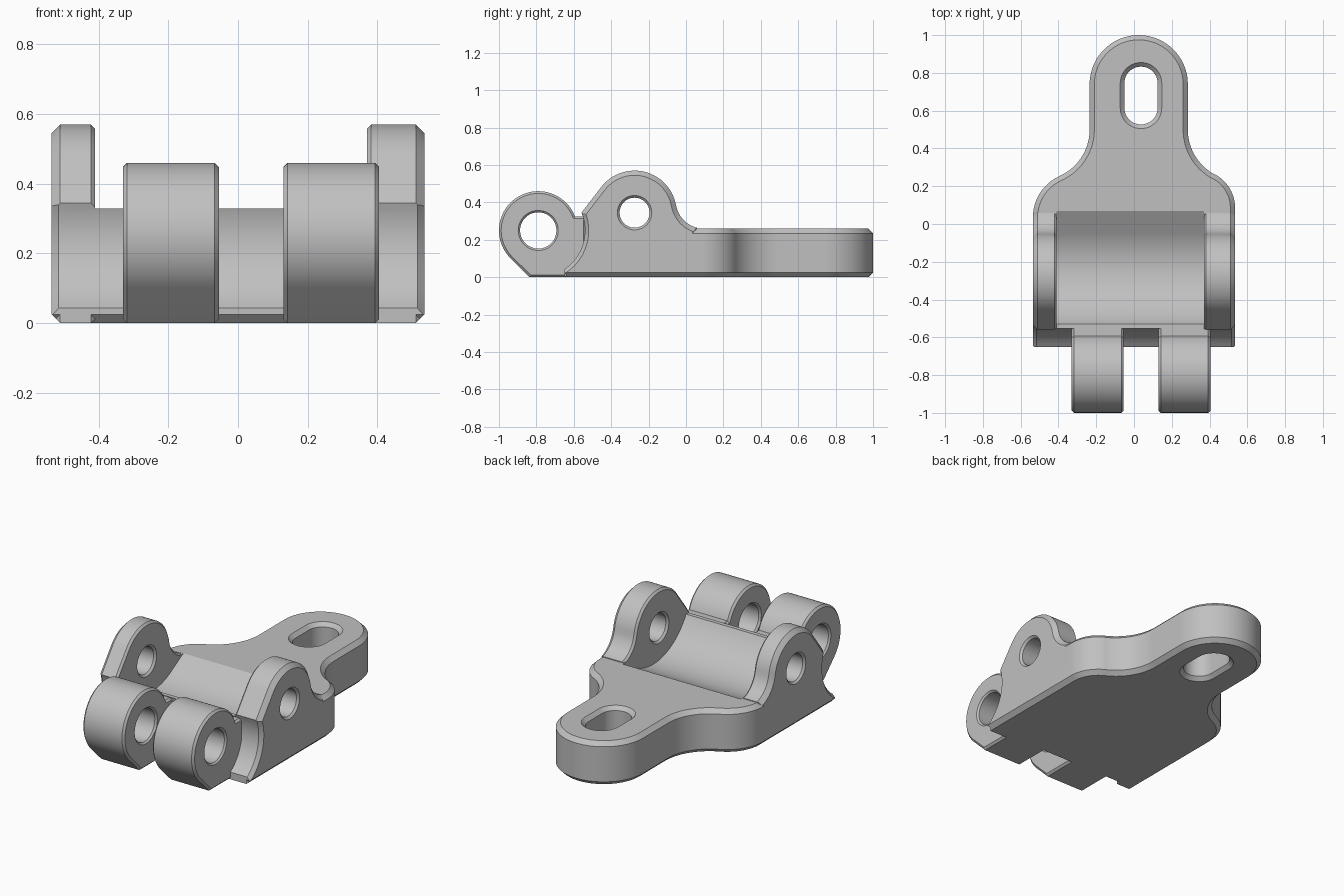
import bpy, bmesh
from math import sin, cos, radians
from mathutils import Vector

cube = bpy.data.objects.get("Cube")
if cube:
    bpy.data.objects.remove(cube, do_unlink=True)

grey = bpy.data.materials.new("plain grey")
grey.use_nodes = True
grey.diffuse_color = (0.53, 0.53, 0.53, 1)
grey.node_tree.nodes["Principled BSDF"].inputs["Base Color"].default_value = grey.diffuse_color


def arc(a, b, r, start, end, steps=24):
    """Points on an arc, angles in degrees."""
    angles = [radians(start + (end - start) * i / steps) for i in range(steps + 1)]
    return [(a + r * cos(t), b + r * sin(t)) for t in angles]


def circle(a, b, r):
    return arc(a, b, r, 0, 360, 64)[:-1]


def stadium(a, b0, b1, r):
    return arc(a, b1, r, 0, 180) + arc(a, b0, r, 180, 360)


def inset(points, d):
    """Move a closed outline inwards by d with mitred corners."""
    n = len(points)
    area = sum(points[i - 1][0] * points[i][1] - points[i][0] * points[i - 1][1] for i in range(n))
    turn = 1 if area > 0 else -1
    result = []
    for i, p in enumerate(points):
        p = Vector(p)
        e0 = (p - Vector(points[i - 1])).normalized()
        e1 = (Vector(points[(i + 1) % n]) - p).normalized()
        n0 = Vector((-e0.y, e0.x)) * turn
        n1 = Vector((-e1.y, e1.x)) * turn
        result.append(tuple(p + (n0 + n1) * d / (1 + n0.dot(n1))))
    return result


def loft(name, axis, rings):
    """Closed solid through (position, outline) rings along x or z."""
    bm = bmesh.new()
    loops = []
    for t, ring in rings:
        loops.append([bm.verts.new((t, a, b) if axis == "X" else (a, b, t)) for a, b in ring])
    n = len(loops[0])
    for low, high in zip(loops, loops[1:]):
        for i in range(n):
            j = (i + 1) % n
            bm.faces.new((low[i], low[j], high[j], high[i]))
    bm.faces.new(loops[0])
    bm.faces.new(loops[-1])
    bmesh.ops.recalc_face_normals(bm, faces=bm.faces)
    mesh = bpy.data.meshes.new(name)
    bm.to_mesh(mesh)
    bm.free()
    mesh.materials.append(grey)
    obj = bpy.data.objects.new(name, mesh)
    bpy.context.collection.objects.link(obj)
    return obj


def prism(name, axis, points, lo, hi, c_lo=0.0, c_hi=0.0):
    """Extruded outline with a chamfer at each end."""
    rings = [(lo + c_lo, points), (hi - c_hi, points)]
    if c_lo:
        rings.insert(0, (lo, inset(points, c_lo)))
    if c_hi:
        rings.append((hi, inset(points, c_hi)))
    return loft(name, axis, rings)


def flared(axis, outline, r, lo, hi, c):
    """Cutter that widens at both ends, leaving chamfered rims."""
    e = 0.04
    return loft("cutter", axis, [(lo - e, outline(r + c + e)), (lo + c, outline(r)),
                                 (hi - c, outline(r)), (hi + e, outline(r + c + e))])


def combine(target, other, operation):
    mod = target.modifiers.new("boolean", "BOOLEAN")
    mod.operation = operation
    mod.solver = "MANIFOLD"
    mod.object = other
    bpy.context.view_layer.objects.active = target
    bpy.ops.object.modifier_apply(modifier=mod.name)
    bpy.data.objects.remove(other, do_unlink=True)


HALF = 0.535                    # half width of the body
PIVOT = (-0.275, 0.345)         # ear hole, y and z
KNUCKLE = (-0.79, 0.25)         # knuckle hole, y and z
EARS = [(-HALF, -0.41, 0.025, 0.012), (0.37, HALF, 0.012, 0.025)]

# Base plate with rounded tongue and waisted shoulders
outline = [(-HALF, -0.65), (HALF, -0.65)]
outline += arc(0.335, 0.086, 0.2, 0, 62)
outline += arc(0.555, 0.5, 0.27, 242, 180)[1:]
outline += arc(0.025, 0.74, 0.26, 0, 180, 40)
outline += arc(-0.505, 0.5, 0.27, 0, -66)
outline += arc(-0.299, 0.037, 0.236, 114, 180)[1:]
body = prism("bracket_body", "Z", outline, 0, 0.26, 0.025, 0.025)

# Raised front lip behind the knuckles
lip = [(-0.64, 0.03), (-0.3, 0.03), (-0.3, 0.33), (-0.64, 0.33)]
combine(body, prism("lip", "X", lip, -0.45, 0.45), "UNION")

# Saddle between the ears
saddle = [(-0.8, 0.8), (-0.8, 0.33)] + arc(-0.221, 0.5, 0.352, 209, 300, 32)
saddle += [(0.07, 0.26), (0.2, 0.328), (0.2, 0.8)]
combine(body, prism("saddle", "X", saddle, EARS[0][1], EARS[1][0]), "DIFFERENCE")

# Ears with sloped front and filleted back
ear = [(-0.65, 0), (-0.65, 0.2), (-0.617, 0.27)] + arc(*PIVOT, 0.225, 142, 10, 32)
ear += arc(0.095, 0.41, 0.15, 190, 256)[1:] + [(0.06, 0)]
for lo, hi, c_lo, c_hi in EARS:
    combine(body, prism("ear", "X", ear, lo, hi, c_lo, c_hi), "UNION")

# Round clearance in front, ear holes and mounting slot
combine(body, flared("X", lambda r: circle(*KNUCKLE, r), 0.25, -HALF, HALF, 0.02), "DIFFERENCE")
for lo, hi, _, _ in EARS:
    combine(body, flared("X", lambda r: circle(*PIVOT, r), 0.08, lo, hi, 0.012), "DIFFERENCE")
combine(body, flared("Z", lambda r: stadium(0.037, 0.615, 0.745, r), 0.088, 0, 0.26, 0.022),
        "DIFFERENCE")

# Two hinge knuckles with a bridge into the body
profile = [(-0.535, 0), (-0.535, 0.325)] + arc(*KNUCKLE, 0.21, 21, 225, 48) + [(-0.836, 0)]
parts = [body]
for side, lo, hi in (("right", -0.33, -0.055), ("left", 0.13, 0.405)):
    knuckle = prism("hinge_knuckle_" + side, "X", profile, lo, hi, 0.012, 0.012)
    combine(knuckle, flared("X", lambda r: circle(*KNUCKLE, r), 0.097, lo, hi, 0.01), "DIFFERENCE")
    parts.append(knuckle)

# Smooth curved walls, crisp chamfers
for obj in parts:
    bpy.ops.object.select_all(action="DESELECT")
    obj.select_set(True)
    bpy.context.view_layer.objects.active = obj
    bpy.ops.object.shade_smooth_by_angle(angle=radians(20))
